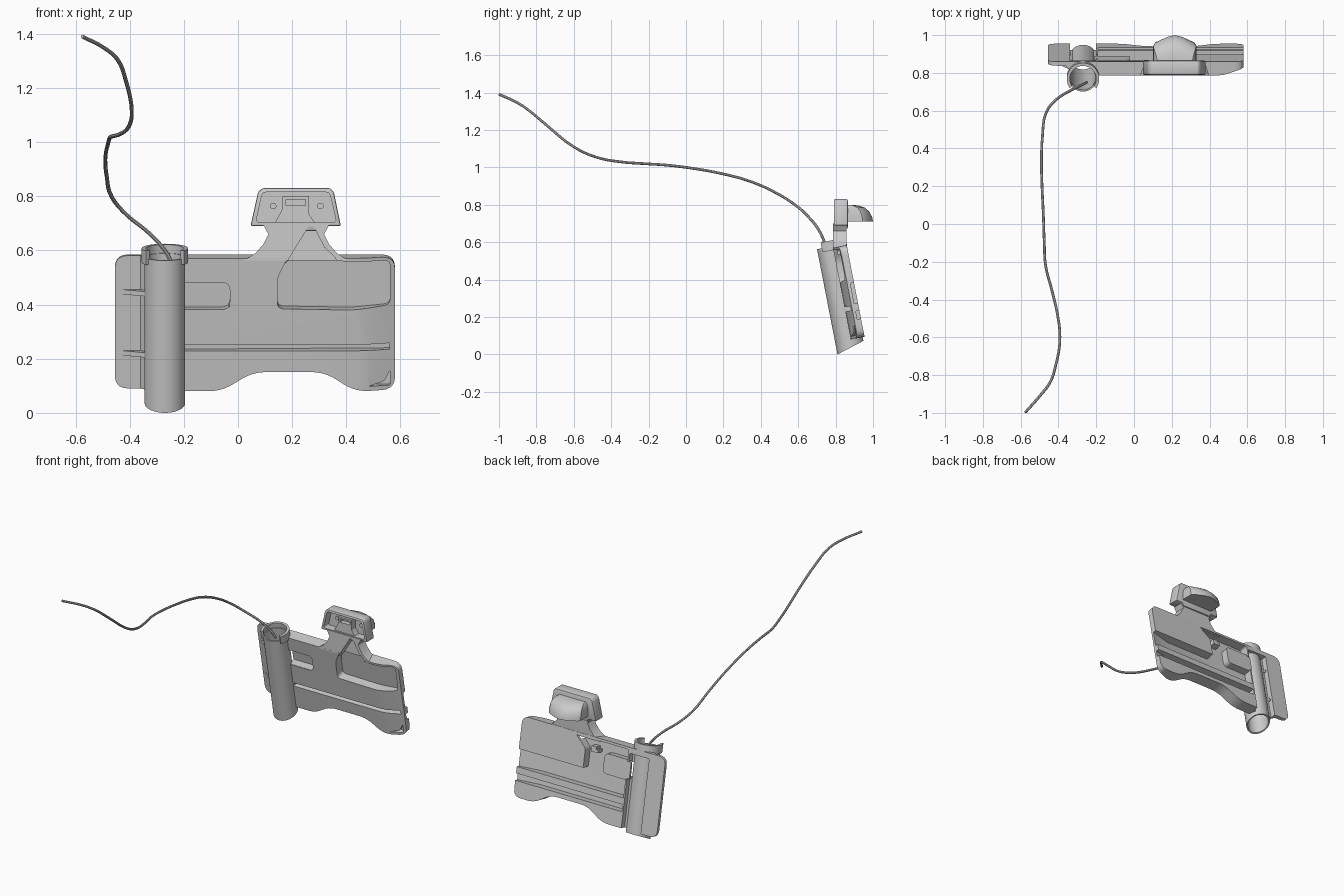
import bpy, bmesh, math
from mathutils import Matrix, Vector

if "Cube" in bpy.data.objects:
    bpy.data.objects.remove(bpy.data.objects["Cube"])

# leaning frame shared by plate and tube: x across, v = depth, w = up the slope
TILT = Matrix.Translation((0, 0.81, 0)) @ Matrix.Rotation(math.radians(11), 4, 'X')
FLAT = Matrix.Identity(4)


def loft(name, rings, M=FLAT, torus=False):
    bm = bmesh.new()
    vs = [[bm.verts.new(M @ Vector(p)) for p in r] for r in rings]
    n, k = len(rings[0]), len(rings)
    for i in range(k if torus else k - 1):
        a, b = vs[i], vs[(i + 1) % k]
        for j in range(n):
            bm.faces.new((a[j], a[(j + 1) % n], b[(j + 1) % n], b[j]))
    if not torus:
        bm.faces.new(vs[0])
        bm.faces.new(vs[-1][::-1])
    bmesh.ops.recalc_face_normals(bm, faces=bm.faces)
    me = bpy.data.meshes.new(name)
    bm.to_mesh(me)
    bm.free()
    ob = bpy.data.objects.new(name, me)
    bpy.context.collection.objects.link(ob)
    return ob


def rounded(pts, r, seg=5):
    out, n = [], len(pts)
    for i in range(n):
        p, a, b = (Vector(pts[k % n]) for k in (i, i - 1, i + 1))
        d, e = a - p, b - p
        s = p + d.normalized() * min(r, d.length * 0.45)
        t = p + e.normalized() * min(r, e.length * 0.45)
        for k in range(seg + 1):
            u = k / seg
            out.append(s * (1 - u) ** 2 + p * 2 * u * (1 - u) + t * u * u)
    return out


def prism(name, pts, a, b, M=FLAT, r=0.0):
    # outline in x/z, pushed along depth
    pts = rounded(pts, r) if r else pts
    return loft(name, [[(p[0], d, p[1]) for p in pts] for d in (a, b)], M)


def bar(name, pts, a, b, M=TILT):
    # outline in x/depth, pushed along height
    return loft(name, [[(p[0], p[1], h) for p in pts] for h in (a, b)], M)


def cut(ob, cutters):
    for c in cutters:
        c.hide_render = True
        m = ob.modifiers.new("cut", 'BOOLEAN')
        m.operation, m.solver, m.object = 'DIFFERENCE', 'EXACT', c
    bake(ob)
    for c in cutters:
        bpy.data.objects.remove(c)


def bake(ob):
    bpy.context.view_layer.update()
    dg = bpy.context.evaluated_depsgraph_get()
    me = bpy.data.meshes.new_from_object(ob.evaluated_get(dg))
    ob.modifiers.clear()
    ob.data = me


def bevel(ob, w):
    m = ob.modifiers.new("bevel", 'BEVEL')
    m.width, m.segments, m.limit_method = w, 2, 'ANGLE'
    bake(ob)


def circle(r, h, n=40, shear=0.0):
    pts = []
    for i in range(n):
        a = 2 * math.pi * i / n
        v = 0.075 + r * math.sin(a)
        pts.append((-0.27 + r * math.cos(a), v, h + shear * v))
    return pts


# main plate
plate = prism("plate", [(-.455, .065), (-.06, .065), (.055, .137), (.32, .137), (.43, .065),
                        (.58, .065), (.58, .565), (-.455, .565)], .085, .16, TILT, .05)
cut(plate, [
    # front: large pocket open to the neck, small pocket, groove, corner recess
    prism("c", [(.145, .375), (.42, .37), (.562, .385), (.562, .552), (.375, .552), (.355, .6),
                (.2, .6), (.145, .49)], 0, .142, TILT, .025),
    bar("c", [(-.195, 0), (-.195, .118), (.56, .145), (.56, 0)], .217, .24),
    prism("c", [(.48, .082), (.562, .082), (.562, .14), (.54, .098)], 0, .14, TILT, .01),
    # sloped right end and set-back left wing
    bar("c", [(.44, -.1), (.44, .085), (.48, .09), (.6, .13), (.6, -.1)], -.1, .7),
    bar("c", [(-.5, 0), (-.5, .142), (-.36, .136), (-.345, .12), (-.345, 0)], -.1, .7),
    # rear channels and upper hollow
    *[bar("c", [(-.19, .105), (.44, .105), (.6, .145), (.6, .2), (-.19, .2)], a, b)
      for a, b in ((.25, .36), (.165, .209))],
    prism("c", [(-.19, .34), (.115, .34), (.115, .48), (.19, .55), (-.19, .55)],
          .105, .2, TILT, .015),
    # trough behind the tube, and its bore
    bar("c", [(-.34, .125), (-.2, .125), (-.2, .2), (-.34, .2)], -.1, .53),
    loft("c", [circle(.07, -.1), circle(.07, .7)], TILT),
    # opening for the small pocket
    prism("c", [(-.24, .37), (-.045, .37), (-.03, .385), (-.03, .46), (-.045, .475), (-.24, .475)],
          0, .2, TILT),
])

# small pocket shell filling that opening
pocket = prism("small_pocket", [(-.212, .36), (-.02, .36), (-.02, .485), (-.212, .485)],
               .0875, .152, TILT, .03)
cut(pocket, [prism("c", [(-.23, .372), (-.03, .372), (-.03, .473), (-.23, .473)],
                   0, .138, TILT, .03),
             loft("c", [circle(.07, -.1), circle(.07, .7)], TILT)])

# tube
tube = loft("tube", [circle(.075, 0, 40, .3), circle(.075, .573), circle(.066, .573),
                     circle(.066, .002, 40, .3)], TILT, True)

# open collar on top of the tube
arc = [math.radians(-35 + 250 * i / 28) for i in range(29)]
ring = [(-.27 + r * math.cos(a), .075 + r * math.sin(a))
        for r, aa in ((.086, arc), (.07, arc[::-1])) for a in aa]
collar = bar("tube_collar", ring, .552, .605)

# wedge ribs on the left wing
ribs = [bar("wing_rib", [(-.445, .143), (-.335, .143), (-.335, .09)], h, h + .018)
        for h in (.19, .42)]

# small clip behind the plate
clip = prism("rear_clip", [(.03, .47), (.08, .47), (.08, .505), (.045, .505), (.045, .49),
                           (.03, .49)], .1, .15, TILT)

# neck
neck = prism("neck", [(.02, .562), (.065, .59), (.095, .625), (.112, .66), (.09, .70), (.34, .70),
                      (.318, .66), (.335, .625), (.365, .59), (.41, .562)], .786, .857)
cut(neck, [prism("c", [(.17, .54), (.262, .69), (.278, .69), (.32, .61), (.358, .575),
                       (.375, .54)], .7, .837)])

# head tray
head = prism("head", [(.046, .69), (.10, .69), (.112, .672), (.32, .672), (.33, .69), (.38, .69),
                      (.354, .815), (.34, .83), (.09, .83), (.074, .815)], .79, .865)
bevel(head, .006)
cut(head, [prism("c", [(.066, .703), (.364, .703), (.338, .815), (.09, .815)], .7, .842, FLAT, .015)])

# ridge inside the head, with slot
ridge = prism("head_ridge", [(.13, .69), (.165, .755), (.165, .80), (.262, .80), (.262, .735),
                             (.292, .69)], .80, .85)
cut(ridge, [prism("c", [(.178, .765), (.25, .765), (.25, .788), (.178, .788)], .7, .83)])

# fasteners
for x in (.13, .304):
    stud = prism("stud", [(x + .012 * math.cos(i * math.pi / 8), .764 + .012 * math.sin(i * math.pi / 8))
                          for i in range(16)], .834, .85)

# rear hook, rounded off at the top
half = [(.112, .86), (.112, .945), (.10, .962), (.04, .99), (0, 1.0)]
plan = half + [(-x, y) for x, y in half[-2::-1]]
hook = loft("hook", [[(.216 + x * sx, .85 + (y - .85) * sy, z) for x, y in plan]
                     for z, sx, sy in ((.712, 1.02, 1), (.735, 1.02, .97), (.765, 1, .86),
                                       (.785, .95, .7), (.797, .88, .45), (.80, .84, .2))])

# cord
cu = bpy.data.curves.new("cord", 'CURVE')
cu.dimensions, cu.bevel_depth, cu.bevel_resolution, cu.use_fill_caps = '3D', .0075, 2, True
path = [(-.575, -.997, 1.39), (-.49, -.9, 1.345), (-.445, -.84, 1.305), (-.415, -.75, 1.23),
        (-.392, -.6, 1.11), (-.405, -.48, 1.055), (-.435, -.35, 1.03), (-.468, -.22, 1.02),
        (-.475, -.1, 1.012), (-.48, .05, .993), (-.487, .2, .965), (-.49, .33, .93),
        (-.485, .46, .875), (-.465, .59, .795), (-.41, .66, .73), (-.33, .71, .665),
        (-.27, .74, .6), (-.25, .75, .565)]
sp = cu.splines.new('BEZIER')
sp.resolution_u = 4
sp.bezier_points.add(len(path) - 1)
for bp, p in zip(sp.bezier_points, path):
    bp.co = p
    bp.handle_left_type = bp.handle_right_type = 'AUTO'
cord = bpy.data.objects.new("cord", cu)
bpy.context.collection.objects.link(cord)
bake_mesh = bpy.data.meshes.new_from_object(cord)
bpy.data.objects.remove(cord)
cord = bpy.data.objects.new("cord", bake_mesh)
bpy.context.collection.objects.link(cord)

# smooth shading with crisp edges
for ob in bpy.context.scene.objects:
    ob.select_set(True)
bpy.context.view_layer.objects.active = plate
bpy.ops.object.shade_smooth_by_angle(angle=math.radians(30))
